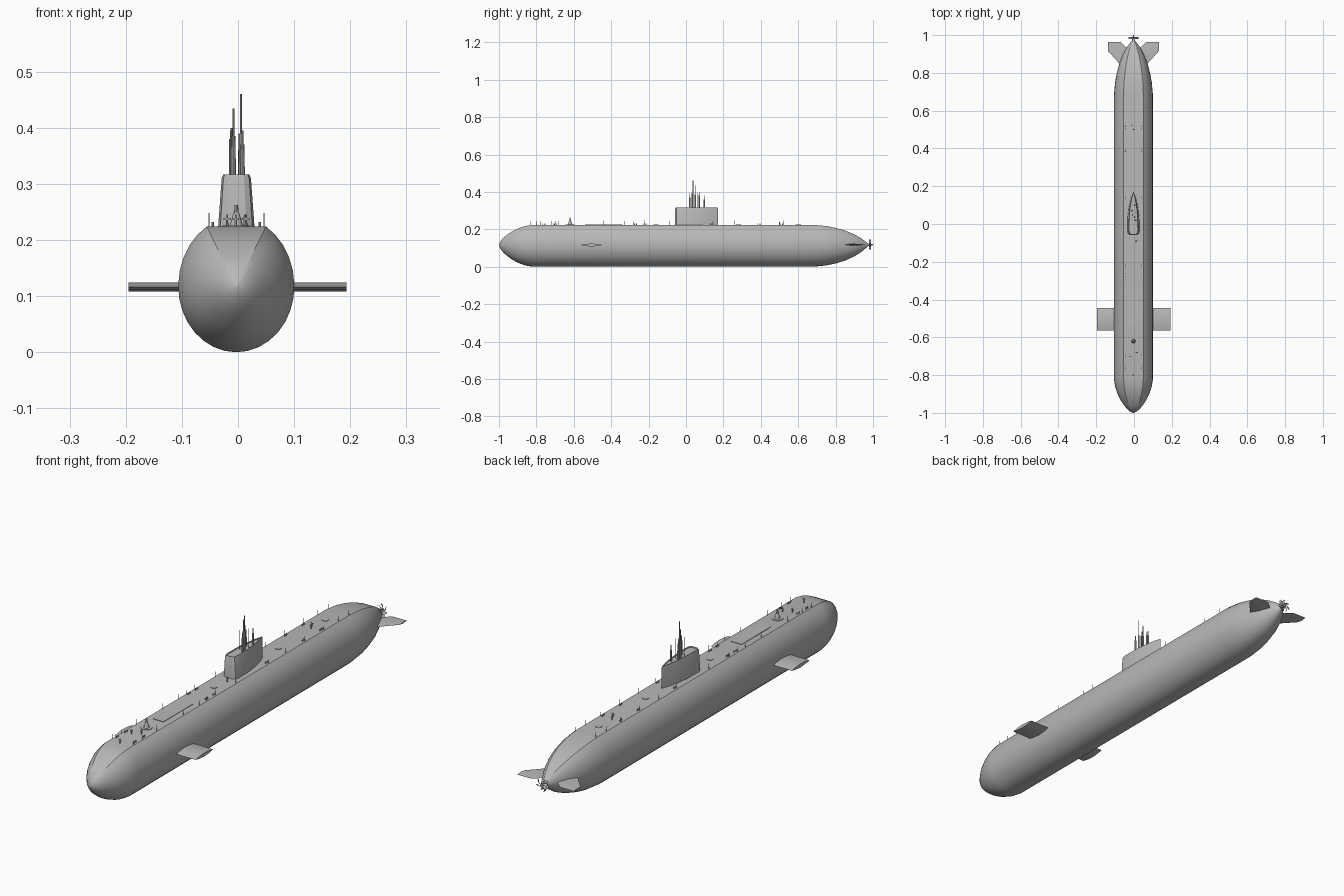
import bpy, bmesh, math, random
from math import sin, cos, pi, radians

cube = bpy.data.objects.get("Cube")
if cube:
    bpy.data.objects.remove(cube, do_unlink=True)

random.seed(4)
CX = -0.003     # centre line of the boat
DECK = 0.224    # deck height
MID = 0.117     # height of the hull axis

grey = bpy.data.materials.new("hull grey")
grey.use_nodes = True
color = (0.48, 0.48, 0.48, 1)
grey.diffuse_color = color
grey.node_tree.nodes["Principled BSDF"].inputs["Base Color"].default_value = color


def loft(bm, rings):
    """Skin closed rings of points and cap both ends."""
    loops = [[bm.verts.new(p) for p in ring] for ring in rings]
    n = len(loops[0])
    for a, b in zip(loops, loops[1:]):
        for i in range(n):
            j = (i + 1) % n
            bm.faces.new((a[i], a[j], b[j], b[i]))
    bm.faces.new(loops[0][::-1])
    return bm.faces.new(loops[-1])


def post(bm, x, y, z, r, h, taper=1.0, n=8):
    """Upright round post."""
    loft(bm, [[(x + r * k * cos(2 * pi * i / n), y + r * k * sin(2 * pi * i / n), z + dz)
               for i in range(n)] for k, dz in ((1, 0), (taper, h))])


def block(bm, x, y, z, sx, sy, sz):
    """Box standing on height z."""
    loft(bm, [[(x + a * sx / 2, y + b * sy / 2, z + dz)
               for a, b in ((-1, -1), (1, -1), (1, 1), (-1, 1))] for dz in (0, sz)])


def finish(bm, name, angle=30):
    bmesh.ops.recalc_face_normals(bm, faces=bm.faces)
    mesh = bpy.data.meshes.new(name)
    bm.to_mesh(mesh)
    bm.free()
    mesh.materials.append(grey)
    obj = bpy.data.objects.new(name, mesh)
    bpy.context.collection.objects.link(obj)
    bpy.ops.object.select_all(action='DESELECT')
    obj.select_set(True)
    bpy.context.view_layer.objects.active = obj
    bpy.ops.object.shade_smooth_by_angle(angle=radians(angle))
    return obj


# Hull: oval section with a flat deck, scaled along the length
start, steps = radians(59.3), 26
section = []
for i in range(steps + 1):
    t = start - i * (pi + 2 * start) / steps
    section.append((0.1035 * cos(t), sin(t) * (0.1245 if sin(t) > 0 else MID)))
stations = [(-1, .02), (-.993, .17), (-.98, .32), (-.96, .48), (-.93, .67), (-.9, .81),
            (-.86, .94), (-.82, 1), (0, 1), (.68, 1), (.75, .94), (.8, .85), (.85, .72),
            (.9, .53), (.94, .31), (.97, .09)]
bm = bmesh.new()
loft(bm, [[(CX + x * s, y, MID + z * s) for x, z in section] for y, s in stations])
finish(bm, "hull")

# Sail: blunt at the front, pointed at the back, leaning inward
half = [(.014, .135), (.024, .09), (.031, .04), (.033, -.035), (.029, -.052), (.018, -.058)]
outline = [(0, .172)] + half + [(-x, y) for x, y in reversed(half)]
bm = bmesh.new()
top = loft(bm, [[(CX + x * k, .05 + (y - .05) * ky, z) for x, y in outline]
                for z, k, ky in ((.215, 1, 1), (.31, .79, 1), (.317, .7, .97))])
bmesh.ops.inset_region(bm, faces=[top], thickness=.005)
for v in top.verts:
    v.co.z -= .006
finish(bm, "sail")

# Masts: thick tube with a thinner head
bm = bmesh.new()
for x, y, mid, high in ((.008, .02, .37, .392), (.005, .037, .39, .46), (-.008, .05, .385, .434),
                        (-.012, .07, .38, .4), (.004, .098, .36, .382)):
    post(bm, x, y, .305, .0042, mid - .305, .9, 10)
    post(bm, x, y, mid, .0018, high - mid)
for x, y in ((-.013, .03), (.008, .062)):
    post(bm, x, y, .305, .0015, .09)
finish(bm, "masts")

# Bow planes: lens-shaped section, square tips
bm = bmesh.new()
lens = [(-.565, 0), (-.54, .005), (-.505, .008), (-.47, .005), (-.445, 0),
        (-.47, -.005), (-.505, -.008), (-.54, -.005)]
for side in (-1, 1):
    loft(bm, [[(side * x - .001, y, .116 + z) for y, z in lens] for x in (.09, .194)])
finish(bm, "bow_planes", 20)

# Stern planes: swept fins
bm = bmesh.new()
for side in (-1, 1):
    rings = []
    for x, front, back, th in ((.015, .79, .915, .006), (.068, .842, .963, .005),
                               (.135, .916, .964, .003)):
        mid = (front + back) / 2
        rings.append([(CX + side * x, y, .118 + z)
                      for y, z in ((front, 0), (mid, th), (back, 0), (mid, -th))])
    loft(bm, rings)
finish(bm, "stern_planes", 20)

# Propeller: hub and seven curved blades
bm = bmesh.new()
loft(bm, [[(CX + r * cos(i * pi / 6), y, .118 + r * sin(i * pi / 6)) for i in range(12)]
          for y, r in ((.955, .009), (.985, .006), (1, .002))])
for b in range(7):
    rings = []
    for r, sweep, chord in ((.004, 0, .2), (.012, .1, .28), (.021, .35, .2), (.028, .75, .06)):
        ring = []
        for side, dy in ((-1, 0), (1, 0), (1, .001), (-1, .001)):
            a = b * 2 * pi / 7 + sweep + side * chord
            ring.append((CX + r * cos(a), .984 + side * .005 + dy, .118 + r * sin(a)))
        rings.append(ring)
    loft(bm, rings)
finish(bm, "propeller")

# Mooring capstan with its base ring
bm = bmesh.new()
post(bm, CX, -.62, DECK - .002, .023, .004, 1, 20)
post(bm, CX, -.62, DECK, .012, .024, .45, 14)
post(bm, CX, -.62, DECK + .024, .004, .014, .8)
finish(bm, "capstan")

# Deck hatches
bm = bmesh.new()
block(bm, CX, -.44, DECK - .001, .05, .2, .003)
for y in (-.16, .28, .6):
    post(bm, CX, y, DECK - .001, .014, .003, 1, 16)
finish(bm, "deck_hatches")

# Bollards in pairs along the deck
bm = bmesh.new()
for y in (-.76, -.7, -.27, -.22, .14, .39, .51):
    for side in (-1, 1):
        for dy in (-.006, .006):
            post(bm, CX + side * .042, y + dy, DECK - .001, .0022, .009)
finish(bm, "bollards")

# Thin rail posts at the deck edges
bm = bmesh.new()
for y in (-.83, -.78, -.72, -.62, -.44, -.33, -.28, -.22, -.08, .14, .26, .39, .52, .62, .69):
    for side in (-1, 1):
        post(bm, CX + side * .049, y, DECK - .001, .0008, random.uniform(.018, .026), 1, 5)
finish(bm, "rail_posts")

# Small fittings near the centre line
bm = bmesh.new()
for y in (-.8, -.7, -.68, -.09, .5, .52):
    x = random.uniform(-.02, .02)
    post(bm, CX + x, y, DECK - .001, .0025, .022, .5, 6)
    block(bm, CX + x, y, DECK + .012, .012, .003, .003)
finish(bm, "deck_fittings")
